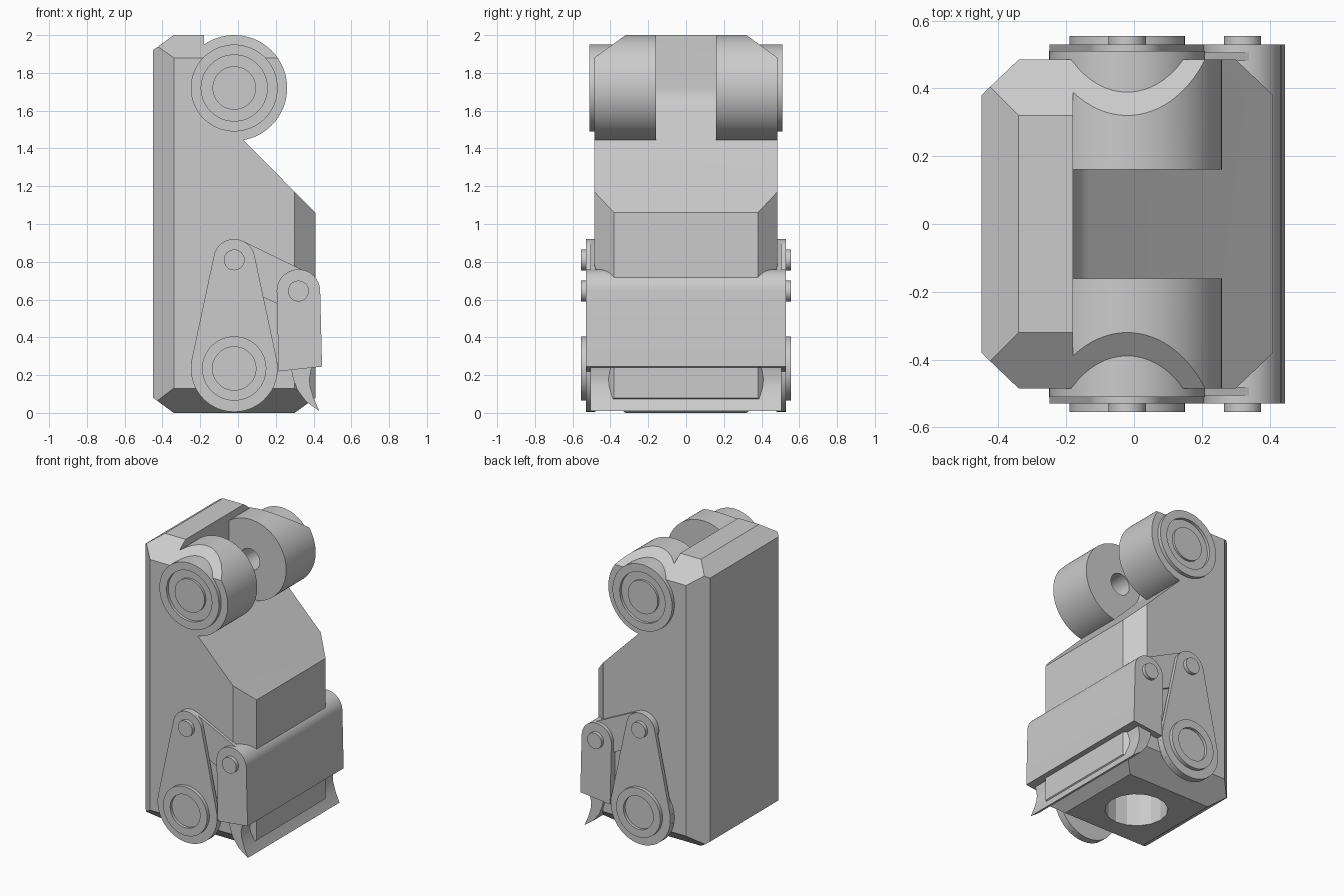
import bpy
import bmesh
from math import cos, sin, pi, atan2, acos, hypot, radians
from mathutils import Vector

cube = bpy.data.objects.get("Cube")
if cube:
    bpy.data.objects.remove(cube, do_unlink=True)

# One plain grey for everything
GREY = (0.6, 0.6, 0.6, 1)
mat = bpy.data.materials.new("plain grey")
mat.use_nodes = True
mat.diffuse_color = GREY
bsdf = next(n for n in mat.node_tree.nodes if n.type == "BSDF_PRINCIPLED")
bsdf.inputs["Base Color"].default_value = GREY

ROLLER = (-0.02, 1.72)
PIVOT = (-0.02, 0.235)
TOP_PIN = (-0.02, 0.81)
COVER_PIN = (0.32, 0.645)
HALF = 0.485


def finish(name, bm):
    bmesh.ops.remove_doubles(bm, verts=bm.verts, dist=1e-5)
    bmesh.ops.recalc_face_normals(bm, faces=bm.faces)
    mesh = bpy.data.meshes.new(name)
    bm.to_mesh(mesh)
    bm.free()
    mesh.materials.append(mat)
    ob = bpy.data.objects.new(name, mesh)
    bpy.context.collection.objects.link(ob)
    return ob


def prism(points, y0, y1):
    """Extrude an x-z outline along y."""
    bm = bmesh.new()
    face = bm.faces.new([bm.verts.new((x, y0, z)) for x, z in points])
    new = bmesh.ops.extrude_face_region(bm, geom=[face])["geom"]
    moved = [v for v in new if isinstance(v, bmesh.types.BMVert)]
    bmesh.ops.translate(bm, verts=moved, vec=(0, y1 - y0, 0))
    return bm


def arc(centre, r, a0, a1, n):
    return [(centre[0] + r * cos(a0 + (a1 - a0) * i / n),
             centre[1] + r * sin(a0 + (a1 - a0) * i / n)) for i in range(n + 1)]


def hull(c0, r0, c1, r1, n=24):
    """Outline wrapped around two circles."""
    dx, dz = c1[0] - c0[0], c1[1] - c0[1]
    a, b = atan2(dz, dx), acos((r0 - r1) / hypot(dx, dz))
    return arc(c1, r1, a - b, a + b, n) + arc(c0, r0, a + b, a - b + 2 * pi, n)


def lathe(profile, centre, n=64):
    """Turn a (radius, y) profile about an axis along y."""
    bm = bmesh.new()
    rings = [[bm.verts.new((centre[0] + r * cos(2 * pi * i / n), y,
                            centre[1] + r * sin(2 * pi * i / n)))
              for i in range(n)] if r else [bm.verts.new((centre[0], y, centre[1]))]
             for r, y in profile]
    for a, b in zip(rings, rings[1:]):
        for i in range(n):
            j = (i + 1) % n
            quad = [a[i % len(a)], a[j % len(a)], b[j % len(b)], b[i % len(b)]]
            bm.faces.new(list(dict.fromkeys(quad)))
    return bm


def clip(bm, point, normal):
    """Slice away everything beyond a plane and cap the cut."""
    geom = bm.verts[:] + bm.edges[:] + bm.faces[:]
    cut = bmesh.ops.bisect_plane(bm, geom=geom, dist=1e-5, plane_co=point,
                                 plane_no=Vector(normal).normalized(), clear_outer=True)
    edges = [e for e in cut["geom_cut"] if isinstance(e, bmesh.types.BMEdge) and e.is_boundary]
    if edges:
        bmesh.ops.contextual_create(bm, geom=edges)


def chamfer_body(bm):
    """Bevel planes of the housing."""
    for s in (-1, 1):
        clip(bm, (0, s * 0.32, 2), (0, s * 0.12, 0.165))
        clip(bm, (0, s * 0.32, 0), (0, s * 0.13, -0.165))
        clip(bm, (-0.45, s * 0.38, 0), (-0.105, s * 0.11, 0))
        clip(bm, (0.41, s * 0.38, 0), (0.105, s * 0.11, 0))


def apply_modifiers(ob):
    deps = bpy.context.evaluated_depsgraph_get()
    mesh = bpy.data.meshes.new_from_object(ob.evaluated_get(deps))
    ob.modifiers.clear()
    ob.data = mesh


def mirror(ob):
    mod = ob.modifiers.new("Mirror", "MIRROR")
    mod.use_axis = (False, True, False)
    apply_modifiers(ob)
    return ob


def bore(ob, bm):
    cutter = finish("bore_cutter", bm)
    mod = ob.modifiers.new("Bore", "BOOLEAN")
    mod.operation, mod.solver, mod.object = "DIFFERENCE", "EXACT", cutter
    apply_modifiers(ob)
    bpy.data.objects.remove(cutter, do_unlink=True)


parts = []

# Housing: tall back wall, curved seat and sloping shoulder
outline = [(-0.45, 0.08), (-0.34, 0), (0.3, 0), (0.41, 0.08), (0.41, 1.06)]
outline += arc(ROLLER, 0.16, -0.75 * pi, -pi, 8) + [(-0.18, 2), (-0.34, 2), (-0.45, 1.92)]
bm = prism(outline, -HALF, HALF)
chamfer_body(bm)
housing = finish("housing", bm)

# Faceted socket in the underside
bm = bmesh.new()
bmesh.ops.create_cone(bm, cap_ends=True, segments=16, radius1=0.2, radius2=0.2, depth=1.4)
bmesh.ops.translate(bm, verts=bm.verts, vec=(-0.02, 0, 0))
bore(housing, bm)
parts.append(housing)

# Pair of large knuckles with axle bores
bm = lathe([(0, 0.16), (0.28, 0.16), (0.28, HALF), (0, HALF)], ROLLER, 96)
chamfer_body(bm)
knuckle = finish("knuckle", bm)
bore(knuckle, lathe([(0, 0.1), (0.075, 0.1), (0.075, 0.38), (0, 0.38)], ROLLER, 32))
parts.append(mirror(knuckle))

# Turned parts: grooved end caps, pivot bosses and pins
turned = {
    "end_cap": (ROLLER, [(0, 0.37), (0.23, 0.37), (0.23, 0.51), (0.175, 0.51), (0.175, 0.49),
                         (0.115, 0.49), (0.115, 0.505), (0, 0.505)]),
    "pivot_boss": (PIVOT, [(0, 0.5), (0.17, 0.5), (0.17, 0.555), (0.115, 0.555),
                           (0.115, 0.535), (0, 0.535)]),
    "lever_pin": (TOP_PIN, [(0, 0.48), (0.055, 0.48), (0.055, 0.555), (0, 0.555)]),
    "cover_pin": (COVER_PIN, [(0, 0.5), (0.055, 0.5), (0.055, 0.555), (0, 0.555)]),
}
for name, (centre, profile) in turned.items():
    parts.append(mirror(finish(name, lathe(profile, centre))))

# Tapered levers and the links behind them
lever = prism(hull(PIVOT, 0.23, TOP_PIN, 0.11), 0.505, 0.53)
parts.append(mirror(finish("lever", lever)))
link = prism(hull(TOP_PIN, 0.11, COVER_PIN, 0.11), 0.48, 0.505)
parts.append(mirror(finish("link", link)))
spacer = prism(arc(PIVOT, 0.23, 0, 2 * pi * 47 / 48, 47), 0.48, 0.505)
parts.append(mirror(finish("lever_spacer", spacer)))

# Round-topped cover bar
cover = [(0.215, 0.22), (0.445, 0.245)] + arc(COVER_PIN, 0.115, 0.04, pi, 24)
parts.append(finish("cover_bar", prism(cover, -0.53, 0.53)))

# Curved scraper blade
blade = [(0.28, 0.24), (0.292, 0.18), (0.315, 0.12), (0.36, 0.06), (0.43, 0.01),
         (0.4, 0.08), (0.382, 0.14), (0.378, 0.18), (0.39, 0.24)]
parts.append(finish("scraper_blade", prism(blade, -0.505, 0.505)))

# Smooth the round surfaces, keep hard edges
bpy.ops.object.select_all(action="DESELECT")
for ob in parts:
    ob.select_set(True)
bpy.context.view_layer.objects.active = housing
bpy.ops.object.shade_smooth_by_angle(angle=radians(20))
